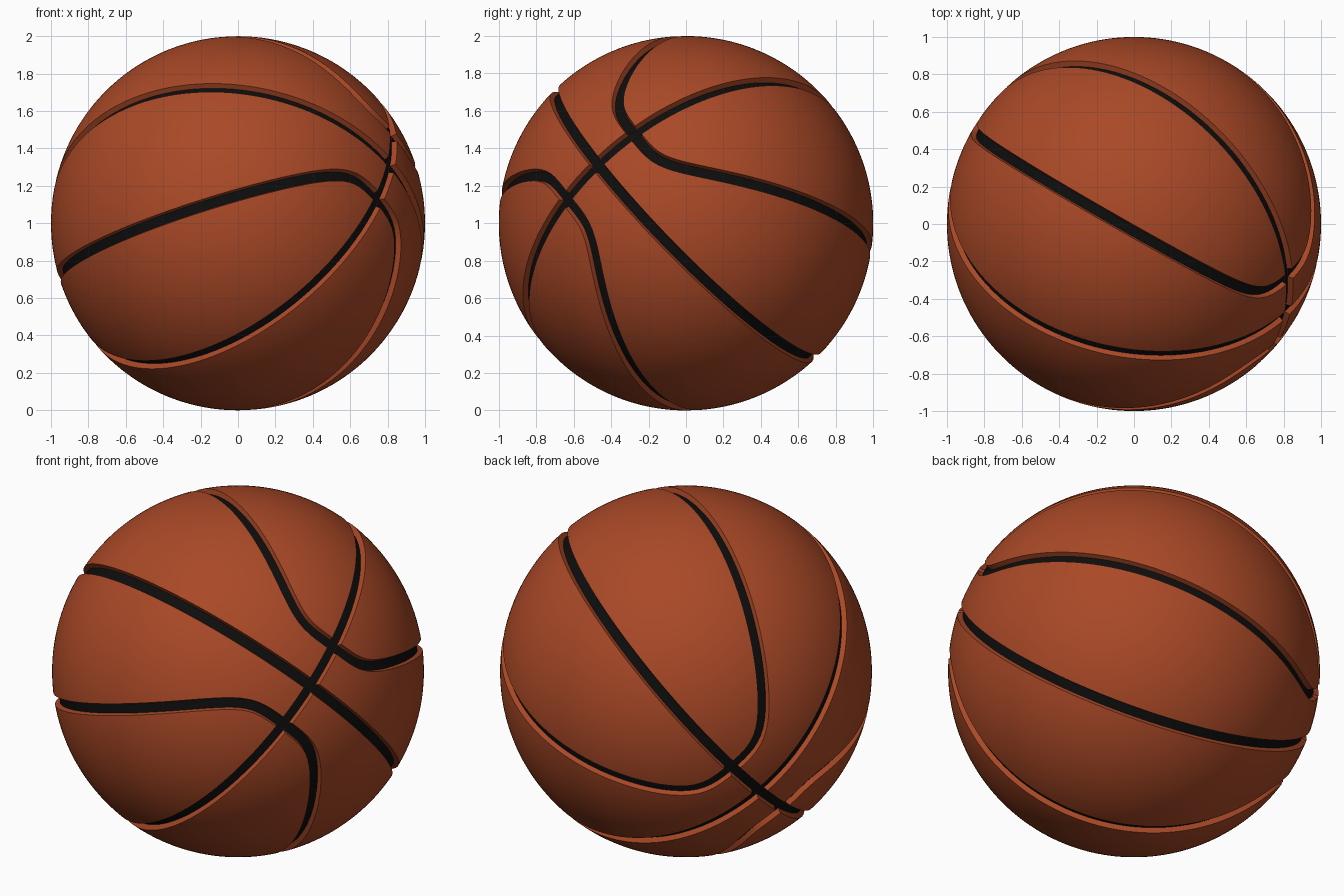
import bpy, bmesh, math
from mathutils import Vector

if "Cube" in bpy.data.objects:
    bpy.data.objects.remove(bpy.data.objects["Cube"])

# Tilted frame of the ball: A = where the two straight seams cross
A = Vector((0.82, -0.478, 0.315)).normalized()
C = Vector((0.556, 0.516, -0.652))
C = (C - A * C.dot(A)).normalized()
B = A.cross(C)
CENTRE = Vector((0, 0, 1))
N = 160


def material(name, colour):
    m = bpy.data.materials.new(name)
    m.diffuse_color = (*colour, 1)
    m.use_nodes = True
    m.node_tree.nodes["Principled BSDF"].inputs["Base Color"].default_value = m.diffuse_color
    return m


MATS = [material("burnt orange", (0.40, 0.066, 0.02)),
        material("seam black", (0.004, 0.004, 0.004))]


def make_object(name, bm):
    mesh = bpy.data.meshes.new(name)
    bm.to_mesh(mesh)
    bm.free()
    for m in MATS:
        mesh.materials.append(m)
    obj = bpy.data.objects.new(name, mesh)
    bpy.context.collection.objects.link(obj)
    return obj


def groove_cutter(name, path, depth):
    """Closed trapezoid band following a path on the unit sphere; black floor."""
    bm = bmesh.new()
    rings = []
    for i, p in enumerate(path):
        tangent = path[(i + 1) % N] - path[i - 1]
        side = p.cross(tangent).normalized()
        section = [(-0.025, 1 - depth), (0.025, 1 - depth), (0.048, 1.06), (-0.048, 1.06)]
        rings.append([bm.verts.new(CENTRE + p * r + side * w) for w, r in section])
    for i in range(N):
        r0, r1 = rings[i], rings[(i + 1) % N]
        for k in range(4):
            f = bm.faces.new((r0[k], r0[(k + 1) % 4], r1[(k + 1) % 4], r1[k]))
            f.material_index = 1 if k == 0 else 0
    bmesh.ops.recalc_face_normals(bm, faces=bm.faces[:])
    obj = make_object(name, bm)
    obj.hide_render = True
    return obj


def lobe(sign):
    """Curved seam: two tilted half circles joined by rounded turns."""
    pts = []
    for i in range(N):
        lon = 2 * math.pi * i / N
        t = (abs(0.975 * math.sin(lon)) ** 4.5 + 0.264 ** 4.5) ** (1 / 4.5)
        lat = math.atan(t)
        pts.append((A * math.cos(lon) + C * math.sin(lon)) * math.cos(lat)
                   + B * sign * math.sin(lat))
    return pts


def circle(u, v):
    return [u * math.cos(2 * math.pi * i / N) + v * math.sin(2 * math.pi * i / N)
            for i in range(N)]


# Ball body
bm = bmesh.new()
bmesh.ops.create_icosphere(bm, subdivisions=6, radius=1)
bmesh.ops.translate(bm, verts=bm.verts[:], vec=CENTRE)
ball = make_object("ball", bm)

# Four seams, cut as grooves
cutters = [groove_cutter("cross_seam_cutter", circle(A, B), 0.031),
           groove_cutter("long_seam_cutter", circle(A, C), 0.029),
           groove_cutter("upper_curve_cutter", lobe(1), 0.029),
           groove_cutter("lower_curve_cutter", lobe(-1), 0.029)]
for cutter in cutters:
    mod = ball.modifiers.new(cutter.name, 'BOOLEAN')
    mod.operation = 'DIFFERENCE'
    mod.solver = 'EXACT'
    mod.object = cutter

# Apply the cuts and drop the cutters
bpy.context.view_layer.update()
graph = bpy.context.evaluated_depsgraph_get()
cut_mesh = bpy.data.meshes.new_from_object(ball.evaluated_get(graph))
ball.modifiers.clear()
ball.data = cut_mesh
for cutter in cutters:
    bpy.data.objects.remove(cutter)

# Smooth skin with crisp groove edges
bpy.ops.object.select_all(action='DESELECT')
ball.select_set(True)
bpy.context.view_layer.objects.active = ball
bpy.ops.object.shade_smooth_by_angle(angle=math.radians(30))
